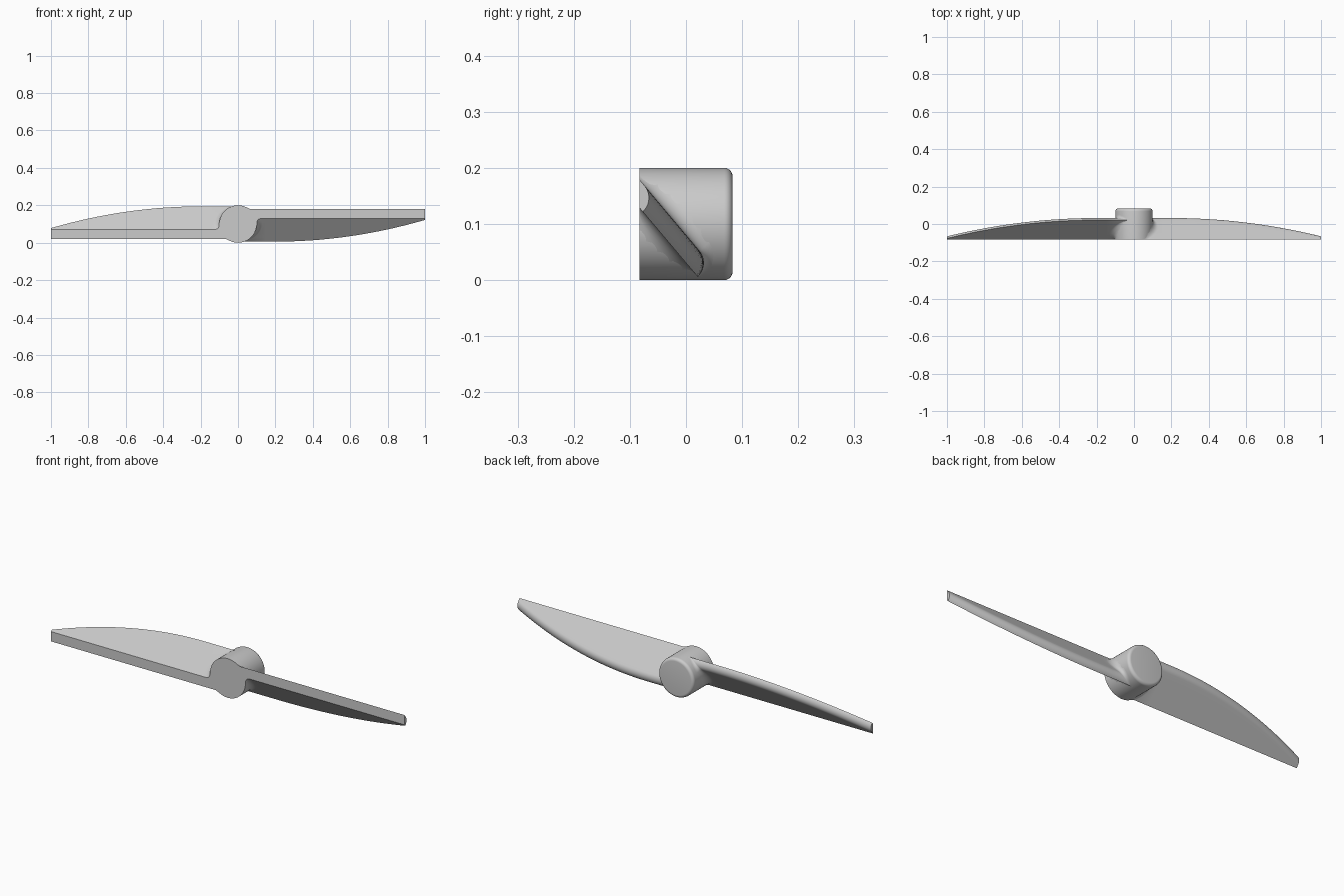
import bpy, bmesh, math
from mathutils import Vector, Matrix

old = bpy.data.objects.get("Cube")
if old:
    bpy.data.objects.remove(old, do_unlink=True)

RADIUS, FRONT, BACK, MID = 0.1, -0.083, 0.083, 0.1
TOP, THICK = 0.179, 0.05             # blade front edge height and vertical thickness
ALONG = Vector((0.645, -0.764))      # slope of the blade section in (y, z)
OUT = Vector((0.764, 0.645))

grey = bpy.data.materials.new("light_grey")
grey.use_nodes = True
colour = (0.6, 0.6, 0.6, 1)
grey.diffuse_color = colour
grey.node_tree.nodes["Principled BSDF"].inputs["Base Color"].default_value = colour


def finish(name, bm):
    bmesh.ops.recalc_face_normals(bm, faces=bm.faces)
    mesh = bpy.data.meshes.new(name)
    bm.to_mesh(mesh)
    bm.free()
    obj = bpy.data.objects.new(name, mesh)
    bpy.context.collection.objects.link(obj)
    mesh.materials.append(grey)
    bpy.ops.object.select_all(action='DESELECT')
    obj.select_set(True)
    bpy.context.view_layer.objects.active = obj
    bpy.ops.object.shade_smooth_by_angle(angle=math.radians(30))
    return obj


def skin(bm, loops):
    rings = [[bm.verts.new(p) for p in loop] for loop in loops]
    for a, b in zip(rings, rings[1:]):
        for i in range(len(a)):
            j = (i + 1) % len(a)
            bm.faces.new((a[i], a[j], b[j], b[i]))
    bm.faces.new(rings[0])
    bm.faces.new(rings[-1])


# Hub: cylinder along y with a rounded back rim
def circle(y, r, n=96):
    angles = [2 * math.pi * i / n for i in range(n)]
    return [(r * math.cos(a), y, MID + r * math.sin(a)) for a in angles]


rim = 0.015
loops = [circle(FRONT, RADIUS)]
for k in range(7):
    a = math.pi / 2 * k / 6
    loops.append(circle(BACK - rim + rim * math.sin(a), RADIUS - rim + rim * math.cos(a)))
bm = bmesh.new()
skin(bm, loops)
finish("hub", bm)


# Blade section: slanted slab whose far end is rounded on its upper side
def section(x):
    t = max(0, (x - 0.2) / 0.8)
    low_y = 0.021 - 0.098 * t * t
    slope = ALONG.y / ALONG.x
    top = Vector((FRONT, TOP))
    bottom = Vector((FRONT, TOP - THICK))
    low = Vector((low_y, bottom.y + slope * (low_y - FRONT)))
    high = Vector((low_y + 0.003, TOP + slope * (low_y + 0.003 - FRONT)))
    chord = low - high
    r = chord.length_squared / (-2 * chord.dot(OUT))
    sweep = 2 * math.asin(chord.length / (2 * r))
    centre = high - OUT * r
    pts = [(top, Vector((0, 1)))]
    pts += [(top.lerp(high, k / 6), OUT) for k in range(1, 6)]
    for k in range(11):
        a = math.atan2(OUT.y, OUT.x) - sweep * k / 10
        n = Vector((math.cos(a), math.sin(a)))
        pts.append((centre + n * r, n))
    pts += [(low.lerp(bottom, k / 6), -OUT) for k in range(1, 6)]
    pts.append((bottom, Vector((0, -1))))
    return pts


def hub_half_width(z):
    return math.sqrt(max(0.0004, RADIUS ** 2 - (z - MID) ** 2))


# Root rings flare into the hub as a fillet that fades where the hub curves away
def root_ring(angle, inner=1.0):
    ring = []
    for p, n in section(0.1):
        r = 0.03 * (hub_half_width(p.y) / RADIUS) ** 2
        q = p + n * r * (1 - math.sin(angle))
        q.x = max(q.x, FRONT)
        q.y = min(max(q.y, 0.004), 0.196)
        x = hub_half_width(q.y) * inner + r * (1 - math.cos(angle))
        ring.append((x, q.x, q.y))
    return ring


def blade(name, turn):
    rings = [root_ring(0, 0.8)]
    rings += [root_ring(math.pi / 2 * k / 6) for k in range(7)]
    for k in range(25):
        x = 0.15 + 0.85 * k / 24
        rings.append([(x, p.x, p.y) for p, n in section(x)])
    bm = bmesh.new()
    skin(bm, rings)
    if turn:
        pivot = Vector((0, 0, MID))
        bmesh.ops.rotate(bm, verts=bm.verts, cent=pivot,
                         matrix=Matrix.Rotation(math.pi, 3, 'Y'))
    finish(name, bm)


blade("left_blade", False)
blade("right_blade", True)
